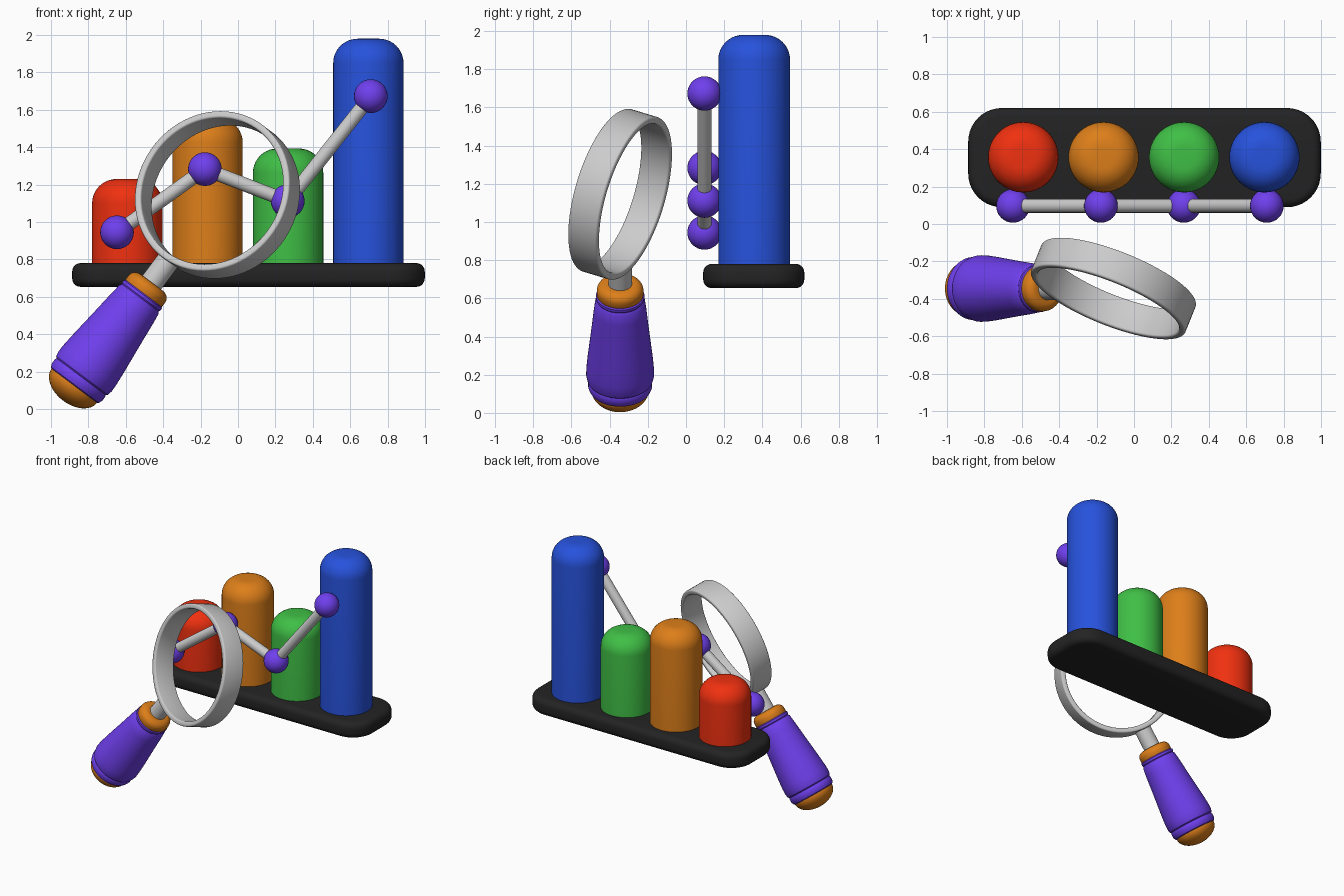
import bpy, bmesh
from math import pi, sin, cos, tau
from mathutils import Vector

if "Cube" in bpy.data.objects:
    bpy.data.objects.remove(bpy.data.objects["Cube"])


def material(name, r, g, b):
    m = bpy.data.materials.new(name)
    m.diffuse_color = (r, g, b, 1)
    m.use_nodes = True
    m.node_tree.nodes["Principled BSDF"].inputs["Base Color"].default_value = m.diffuse_color
    return m


RED = material("red", 0.87, 0.03, 0.005)
ORANGE = material("orange", 0.72, 0.21, 0.01)
GREEN = material("green", 0.05, 0.52, 0.06)
BLUE = material("blue", 0.02, 0.085, 0.72)
PURPLE = material("purple", 0.16, 0.05, 0.85)
BLACK = material("black", 0.017, 0.017, 0.017)


def finish(name, bm, mat=None, loc=(0, 0, 0), axis=(0, 0, 1)):
    """Turn a bmesh into a smooth object whose local z points along axis."""
    bmesh.ops.recalc_face_normals(bm, faces=bm.faces)
    me = bpy.data.meshes.new(name)
    bm.to_mesh(me)
    bm.free()
    ob = bpy.data.objects.new(name, me)
    bpy.context.collection.objects.link(ob)
    ob.location = loc
    ob.rotation_mode = 'QUATERNION'
    ob.rotation_quaternion = Vector(axis).to_track_quat('Z', 'Y')
    if mat:
        me.materials.append(mat)
    bpy.ops.object.select_all(action='DESELECT')
    bpy.context.view_layer.objects.active = ob
    ob.select_set(True)
    bpy.ops.object.shade_smooth_by_angle(angle=0.6)
    return ob


def lathe(name, profile, mat=None, loc=(0, 0, 0), axis=(0, 0, 1), closed=False, steps=64):
    """Spin (radius, height) points around the local z axis."""
    bm = bmesh.new()
    vs = [bm.verts.new((r, 0, h)) for r, h in profile]
    pairs = list(zip(vs, vs[1:])) + ([(vs[-1], vs[0])] if closed else [])
    es = [bm.edges.new(p) for p in pairs]
    bmesh.ops.spin(bm, geom=vs + es, axis=(0, 0, 1), cent=(0, 0, 0),
                   angle=tau, steps=steps, use_duplicate=False)
    bmesh.ops.remove_doubles(bm, verts=bm.verts, dist=1e-5)
    return finish(name, bm, mat, loc, axis)


def arc(cr, ch, rr, rh, a0, a1, n=10):
    """Elliptical arc of profile points."""
    return [(cr + rr * cos(a0 + (a1 - a0) * i / n),
             ch + rh * sin(a0 + (a1 - a0) * i / n)) for i in range(n + 1)]


# base plate: rounded corners, then softened rims
bm = bmesh.new()
bmesh.ops.create_cube(bm, size=1)
bmesh.ops.scale(bm, vec=(1.885, 0.53, 0.127), verts=bm.verts)
upright = [e for e in bm.edges if abs(e.verts[0].co.z - e.verts[1].co.z) > 0.1]
bmesh.ops.bevel(bm, geom=upright, offset=0.18, segments=10, profile=0.5, affect='EDGES')
rims = [e for e in bm.edges if abs(e.verts[0].co.z - e.verts[1].co.z) < 0.01]
bmesh.ops.bevel(bm, geom=rims, offset=0.045, segments=5, profile=0.5, affect='EDGES')
finish("base_plate", bm, BLACK, (0.056, 0.355, 0.717))

# four round-topped chart bars
R, B = 0.188, 0.13
for label, x, top, mat in (("red", -0.592, 1.23, RED), ("orange", -0.163, 1.555, ORANGE),
                           ("green", 0.268, 1.393, GREEN), ("blue", 0.697, 1.98, BLUE)):
    lathe(label + "_bar", [(0, 0.76), (R, 0.76)] + arc(R - B, top - B, B, B, 0, pi / 2) + [(0, top)],
          mat, (x, 0.357, 0))

# trend line: balls joined by rods
points = [Vector((x, 0.097, z)) for x, z in
          ((-0.647, 0.945), (-0.177, 1.283), (0.266, 1.112), (0.71, 1.673))]
for i, p in enumerate(points):
    bm = bmesh.new()
    bmesh.ops.create_uvsphere(bm, u_segments=32, v_segments=16, radius=0.09)
    finish(f"trend_ball_{i + 1}", bm, PURPLE, p)
for i, (p, q) in enumerate(zip(points, points[1:])):
    n = (q - p).length
    lathe(f"trend_rod_{i + 1}", [(0, 0), (0.037, 0), (0.037, n), (0, n)],
          None, p, q - p, steps=32)

# magnifier frame: ring turned about the handle direction
centre = Vector((-0.11, -0.345, 1.145))
down = Vector((-0.6, 0, -0.8))
s, c = 0.45, 0.893
ring_axis = Vector((0.8 * s, c, -0.6 * s))
ro, ri, w, b = 0.444, 0.406, 0.085, 0.012
section = (arc(ro - b, w - b, b, b, 0, pi / 2, 4) + arc(ri + b, w - b, b, b, pi / 2, pi, 4)
           + arc(ri + b, b - w, b, b, pi, 1.5 * pi, 4) + arc(ro - b, b - w, b, b, 1.5 * pi, tau, 4))
lathe("lens_ring", section, None, centre, ring_axis, closed=True, steps=80)

# handle parts, measured along the handle from the ring centre
lathe("handle_stem", [(0, 0.42), (0.062, 0.42), (0.062, 0.62), (0, 0.62)], None, centre, down, steps=40)
lathe("handle_collar", [(0, 0.585)] + arc(0.075, 0.63, 0.047, 0.045, -pi / 2, 0)
      + [(0.122, 0.655), (0.115, 0.67), (0, 0.67)], ORANGE, centre, down)
lathe("handle_grip", [(0, 0.655), (0.118, 0.655), (0.127, 0.664), (0.127, 0.68), (0.122, 0.687),
                      (0.130, 0.698), (0.138, 0.76), (0.148, 0.86), (0.160, 0.97), (0.171, 1.07),
                      (0.177, 1.14), (0.178, 1.18), (0.172, 1.207), (0.163, 1.215), (0.168, 1.224),
                      (0.168, 1.25), (0.160, 1.27), (0.148, 1.278), (0, 1.278)], PURPLE, centre, down)
lathe("handle_end_cap", [(0, 1.26), (0.152, 1.26)] + arc(0, 1.275, 0.152, 0.1, 0, pi / 2, 14),
      ORANGE, centre, down)
